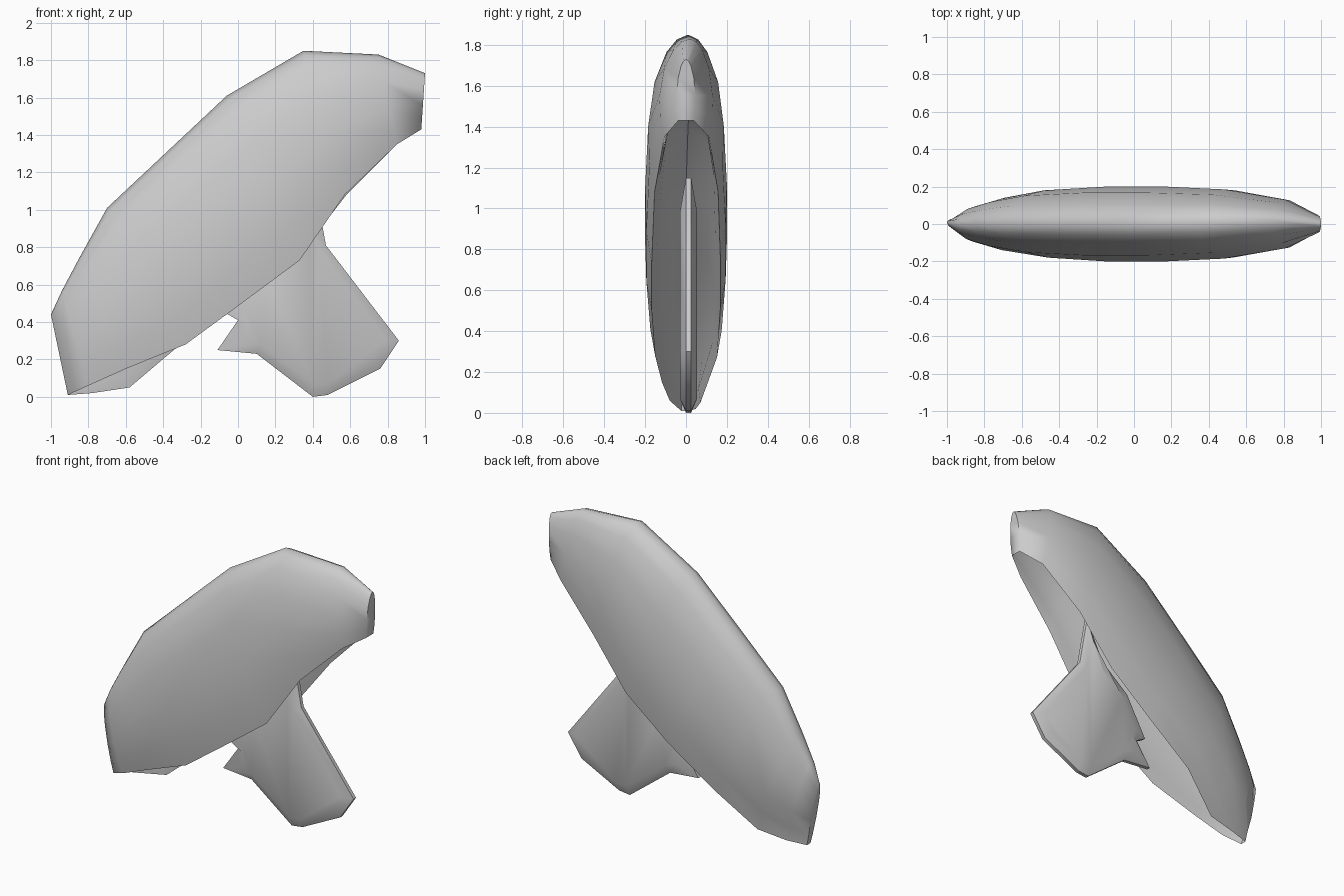
import bpy, bmesh, math

if "Cube" in bpy.data.objects:
    bpy.data.objects.remove(bpy.data.objects["Cube"])


def finish(bm, name, angle):
    bmesh.ops.remove_doubles(bm, verts=bm.verts, dist=0.0005)
    bmesh.ops.recalc_face_normals(bm, faces=bm.faces)
    mesh = bpy.data.meshes.new(name)
    bm.to_mesh(mesh)
    bm.free()
    obj = bpy.data.objects.new(name, mesh)
    bpy.context.collection.objects.link(obj)
    bpy.ops.object.select_all(action='DESELECT')
    obj.select_set(True)
    bpy.context.view_layer.objects.active = obj
    bpy.ops.object.shade_smooth_by_angle(angle=math.radians(angle))
    return obj


def bridge(bm, a, b):
    n = len(a)
    for i in range(n):
        j = (i + 1) % n
        bm.faces.new((a[i], a[j], b[j], b[i]))


# Cap stations: ridge (x, z), front lip (x, z), back lip (x, z), half width, ridge y
stations = [
    ((-1.00, 0.44), (-0.91, 0.01), (-0.91, 0.01), 0.03, 0.01),
    ((-0.94, 0.57), (-0.80, 0.06), (-0.78, 0.02), 0.095, 0.0),
    ((-0.85, 0.74), (-0.60, 0.15), (-0.58, 0.05), 0.14, 0.0),
    ((-0.70, 1.01), (-0.28, 0.28), (-0.32, 0.27), 0.18, 0.0),
    ((-0.38, 1.31), (0.02, 0.50), (0.02, 0.51), 0.20, 0.0),
    ((-0.06, 1.61), (0.33, 0.73), (0.33, 0.76), 0.20, 0.0),
    ((0.35, 1.85), (0.57, 1.08), (0.58, 1.08), 0.185, 0.01),
    ((0.75, 1.83), (0.85, 1.35), (0.85, 1.35), 0.13, 0.02),
    ((1.00, 1.73), (0.98, 1.43), (0.98, 1.43), 0.045, 0.0),
]
# Half of the arched shell section: (drop from ridge to lip, width factor)
outer = [(0.0, 0.0), (0.03, 0.28), (0.11, 0.54), (0.30, 0.84), (0.58, 1.0), (0.82, 0.97), (1.0, 0.84)]
inner = [(0.90, 0.72), (0.70, 0.56), (0.58, 0.0)]
half = outer + inner
section = ([(t, -w, 1) for t, w in half] +
           [(t, w, 2) for t, w in reversed(half[1:-1])])

# Hollow cap lofted through the stations
bm = bmesh.new()
rings = []
for st in stations:
    top, w, ridge_y = st[0], st[3], st[4]
    ring = []
    for t, f, side in section:
        lip = st[side]
        y = f * w + ridge_y * (1 - abs(f))
        # Lower back lip tucks inward at the low end
        if side == 2 and st[2][1] < 0.1 and t > 0.8:
            y *= 0.6
        ring.append(bm.verts.new((top[0] + (lip[0] - top[0]) * t, y,
                                  top[1] + (lip[1] - top[1]) * t)))
    rings.append(ring)
for a, b in zip(rings, rings[1:]):
    bridge(bm, a, b)
# Close the two noses in strips across the arch
for ring in (rings[0], rings[-1]):
    n = len(ring)
    bm.faces.new((ring[0], ring[1], ring[n - 1]))
    for i in range(1, len(outer) - 1):
        bm.faces.new((ring[i], ring[i + 1], ring[n - 1 - i], ring[n - i]))
finish(bm, "mushroom_cap", 65)

# Flat lens-like stem with a thin rim and a thicker core
outline = [(0.41, 1.15), (0.47, 0.81), (0.86, 0.30), (0.76, 0.15), (0.48, 0.01),
           (0.40, 0.0), (0.10, 0.23), (-0.11, 0.25), (0.0, 0.41), (-0.07, 0.45),
           (0.08, 0.72), (0.28, 0.88)]
core = [(0.38, 0.98), (0.43, 0.79), (0.79, 0.31), (0.72, 0.20), (0.48, 0.07),
        (0.40, 0.07), (0.12, 0.28), (0.04, 0.31), (0.05, 0.41), (0.03, 0.47),
        (0.14, 0.66), (0.30, 0.80)]
bm = bmesh.new()
layers = []
for pts, y in ((core, -0.03), (outline, 0.0), (outline, 0.025), (core, 0.055)):
    layers.append([bm.verts.new((x, y, z)) for x, z in pts])
for a, b in zip(layers, layers[1:]):
    bridge(bm, a, b)
ends = [bm.faces.new(layers[0]), bm.faces.new(layers[-1])]
bmesh.ops.triangulate(bm, faces=ends)
finish(bm, "mushroom_stem", 55)
